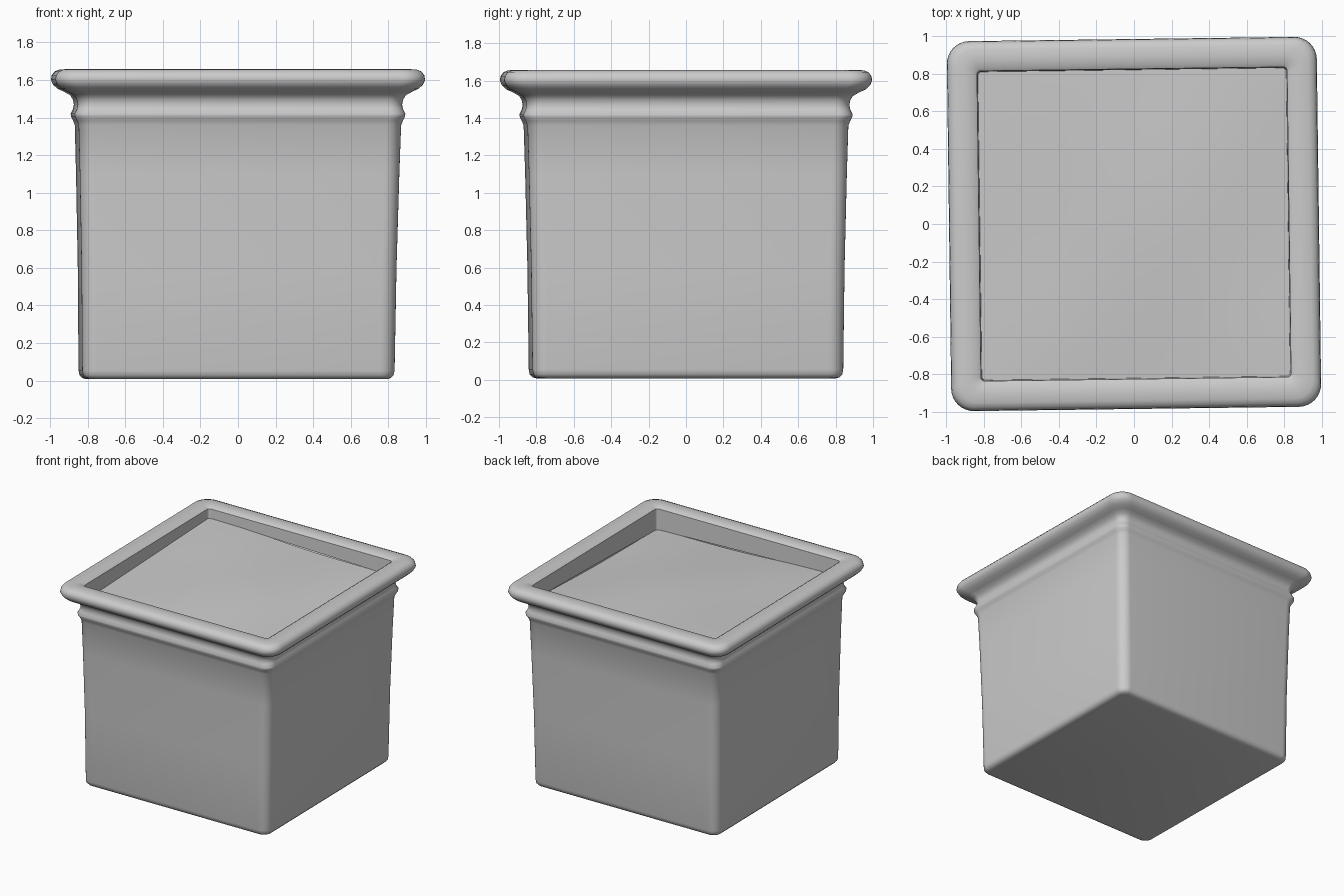
import bpy, bmesh, math
from math import sin, cos, pi

if "Cube" in bpy.data.objects:
    bpy.data.objects.remove(bpy.data.objects["Cube"])

TURN = math.radians(0.75)  # the pot sits very slightly turned


def soil_z(x, y):
    # soil leans down towards the front right and is gently domed
    dome = max(0, 1 - (x / 0.83) ** 2) * max(0, 1 - (y / 0.83) ** 2)
    ripple = 0.005 * sin(5 * x + 1) * cos(4 * y)
    return 1.515 - 0.03 * (x - y) + 0.02 * dome + ripple


def rounded_square(half, radius, steps=8):
    pts = []
    c = half - radius
    for k in range(4):
        sx, sy = [(1, 1), (-1, 1), (-1, -1), (1, -1)][k]
        for i in range(steps + 1):
            a = k * pi / 2 + i / steps * pi / 2
            pts.append((sx * c + radius * cos(a), sy * c + radius * sin(a)))
    return pts


def finish(name, bm, angle):
    bmesh.ops.recalc_face_normals(bm, faces=bm.faces)
    mesh = bpy.data.meshes.new(name)
    bm.to_mesh(mesh)
    bm.free()
    ob = bpy.data.objects.new(name, mesh)
    bpy.context.collection.objects.link(ob)
    ob.rotation_euler.z = TURN
    bpy.ops.object.select_all(action='DESELECT')
    ob.select_set(True)
    bpy.context.view_layer.objects.active = ob
    bpy.ops.object.shade_smooth_by_angle(angle=math.radians(angle))
    return ob


# Pot: half width, height, corner radius, from the base up and over the rim
profile = [
    (0.790, 0.008, 0.05), (0.812, 0.014, 0.06), (0.826, 0.030, 0.07),
    (0.831, 0.055, 0.08), (0.838, 0.60, 0.08), (0.850, 1.10, 0.08),
    (0.858, 1.36, 0.08), (0.868, 1.385, 0.08), (0.878, 1.405, 0.08),
    (0.880, 1.420, 0.08), (0.868, 1.445, 0.08), (0.863, 1.470, 0.08),
    (0.868, 1.495, 0.08), (0.882, 1.518, 0.09), (0.915, 1.537, 0.10),
    (0.950, 1.553, 0.11), (0.973, 1.575, 0.12), (0.984, 1.600, 0.12),
    (0.980, 1.625, 0.12), (0.965, 1.645, 0.11), (0.940, 1.655, 0.10),
    (0.890, 1.658, 0.07), (0.845, 1.652, 0.04), (0.825, 1.640, 0.02),
]
bm = bmesh.new()
rings = []
for half, z, r in profile:
    shift = -0.008 * (1 - min(z / 1.4, 1))
    rings.append([bm.verts.new((x + shift, y, z)) for x, y in rounded_square(half, r)])
# inner wall ends at the soil
rings.append([bm.verts.new((x, y, soil_z(x, y))) for x, y in rounded_square(0.82, 0.02)])
for lo, hi in zip(rings, rings[1:]):
    n = len(lo)
    for i in range(n):
        j = (i + 1) % n
        bm.faces.new((lo[i], lo[j], hi[j], hi[i]))
bm.faces.new(rings[0][::-1])
finish("square_pot", bm, 50)

# Soil surface inside the rim
bm = bmesh.new()
bmesh.ops.create_grid(bm, x_segments=32, y_segments=32, size=0.82)
for v in bm.verts:
    v.co.z = soil_z(v.co.x, v.co.y)
soil = finish("soil", bm, 60)
